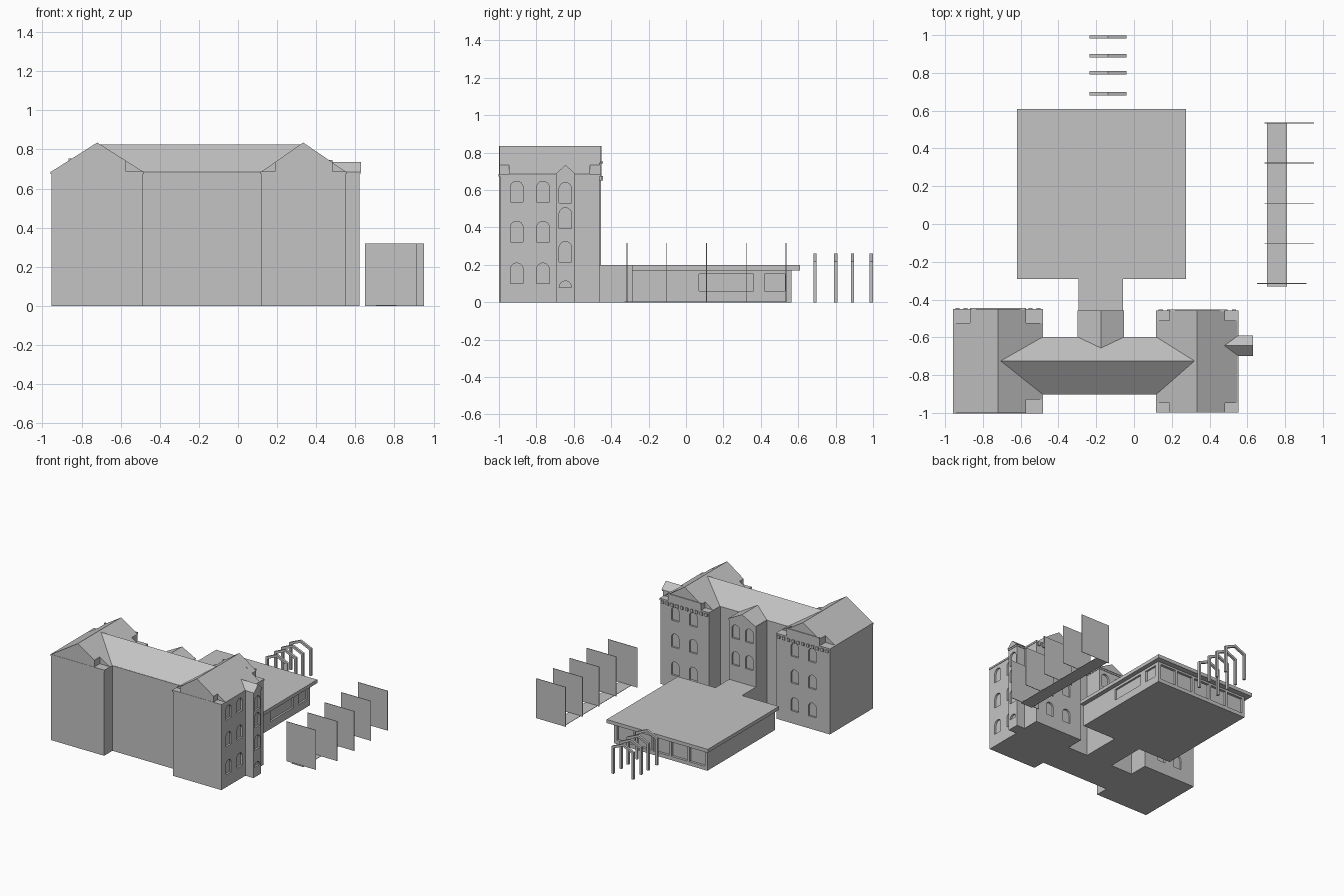
import bpy, bmesh, math

if "Cube" in bpy.data.objects:
    bpy.data.objects.remove(bpy.data.objects["Cube"], do_unlink=True)

stone = bpy.data.materials.new("light_grey_stone")
stone.use_nodes = True
GREY = (0.55, 0.55, 0.55, 1)
stone.diffuse_color = GREY
stone.node_tree.nodes["Principled BSDF"].inputs["Base Color"].default_value = GREY

EAVE, RIDGE = 0.685, 0.835


def prism(name, profile, axis, lo, hi):
    """Extrude a profile in (x or y, z) along the given axis."""
    bm = bmesh.new()
    ends = []
    for d in (lo, hi):
        place = (lambda p: (d, p[0], p[1])) if axis == "x" else (lambda p: (p[0], d, p[1]))
        ends.append([bm.verts.new(place(p)) for p in profile])
    a, b = ends
    bm.faces.new(a)
    bm.faces.new(b[::-1])
    n = len(a)
    for i in range(n):
        j = (i + 1) % n
        bm.faces.new((a[i], b[i], b[j], a[j]))
    bmesh.ops.recalc_face_normals(bm, faces=bm.faces)
    mesh = bpy.data.meshes.new(name)
    bm.to_mesh(mesh)
    bm.free()
    mesh.materials.append(stone)
    obj = bpy.data.objects.new(name, mesh)
    bpy.context.collection.objects.link(obj)
    return obj


def box(name, x0, x1, y0, y1, z0, z1):
    return prism(name, [(x0, z0), (x1, z0), (x1, z1), (x0, z1)], "y", y0, y1)


def carve(body, cutter):
    cutter.hide_render = True
    mod = body.modifiers.new("recess", "BOOLEAN")
    mod.operation, mod.solver, mod.object = "DIFFERENCE", "EXACT", cutter
    bpy.context.view_layer.objects.active = body
    bpy.ops.object.modifier_apply(modifier=mod.name)
    bpy.data.objects.remove(cutter, do_unlink=True)


def windows(body, axis, wall, columns, sills, width=0.068, height=0.11):
    """Cut round-headed window recesses into a wall facing +axis."""
    r = width / 2
    for c in columns:
        for s in sills:
            arch = [(c - r, s), (c + r, s)]
            for i in range(9):
                t = math.pi * i / 8
                arch.append((c + r * math.cos(t), s + height - r + r * math.sin(t)))
            carve(body, prism("window_cutter", arch, axis, wall - 0.015, wall + 0.02))


def wing_roof(name, x0, x1, xm, y0, y1, front, back, cut):
    """Gable roof along y; front/back say which eave corners (left, right) are notched."""
    depth = 0.05 if cut < 0.08 else 0.07
    zc = EAVE + (RIDGE - EAVE) * cut / (xm - x0)

    def profile(left, right):
        pts = [(x0 + cut, EAVE), (x0 + cut, zc)] if left else [(x0, EAVE)]
        pts += [(xm, RIDGE)]
        return pts + ([(x1 - cut, zc), (x1 - cut, EAVE)] if right else [(x1, EAVE)])

    prism(name + "_middle", profile(False, False), "y", y0 + depth, y1 - depth)
    prism(name + "_front", profile(*front), "y", y0, y0 + depth)
    prism(name + "_back", profile(*back), "y", y1 - depth, y1 + 0.004)
    # Small moulding across the rear gable
    box(name + "_gable_moulding", x0 + cut, x1 - cut, y1, y1 + 0.01, zc, zc + 0.012)


def cornice(name, x0, x1, y0, y1):
    o = 0.004
    box(name, x0 - o, x1 + o, y0 - o, y1 + o, EAVE - 0.012, EAVE + 0.002)


def dentils(name, x0, x1, y, count):
    step = (x1 - x0) / count
    for i in range(count):
        x = x0 + (i + 0.25) * step
        box(name, x, x + step / 2, y, y + 0.01, EAVE - 0.035, EAVE - 0.01)


SILLS = (0.1, 0.323, 0.537)

# West wing
west = box("west_wing", -0.955, -0.485, -1, -0.455, 0, EAVE)
windows(west, "y", -0.455, (-0.645, -0.8), SILLS)
wing_roof("west_roof", -0.957, -0.483, -0.72, -1, -0.455, (False, True), (True, True), 0.09)
dentils("west_dentil", -0.955, -0.485, -0.455, 11)

# East wing
east = box("east_wing", 0.12, 0.55, -0.995, -0.462, 0, EAVE)
windows(east, "y", -0.462, (0.42, 0.26), SILLS)
windows(east, "x", 0.55, (-0.905, -0.765), SILLS)
wing_roof("east_roof", 0.118, 0.552, 0.333, -0.997, -0.462, (True, True), (True, True), 0.07)
dentils("east_dentil", 0.12, 0.55, -0.462, 10)

# Central range with its ridge running into both wings
box("central_range", -0.49, 0.125, -0.895, -0.605, 0, EAVE)
prism("central_roof", [(-0.902, EAVE), (-0.598, EAVE), (-0.725, 0.826)], "x", -0.705, 0.325)

# Rear bay
bay = box("rear_bay", -0.293, -0.057, -0.62, -0.465, 0, EAVE)
windows(bay, "y", -0.465, (-0.115, -0.235), SILLS[1:])
prism("rear_bay_roof", [(-0.298, EAVE), (-0.052, EAVE), (-0.175, 0.75)], "y", -0.68, -0.457)

# Stair turret on the east side
turret = box("stair_turret", 0.54, 0.622, -0.692, -0.597, 0, EAVE)
windows(turret, "x", 0.622, (-0.645,), (0.215, 0.395, 0.53))
windows(turret, "x", 0.622, (-0.645,), (0.08,), 0.066, 0.034)
prism("turret_roof", [(-0.698, EAVE), (-0.59, EAVE), (-0.644, 0.735)], "x", 0.475, 0.63)

# Cornices
for nm, ext in {"west": (-0.955, -0.485, -0.998, -0.455), "east": (0.12, 0.55, -0.995, -0.462),
                "bay": (-0.293, -0.057, -0.62, -0.465), "turret": (0.54, 0.622, -0.692, -0.597),
                "central": (-0.48, 0.12, -0.896, -0.604)}.items():
    cornice(nm + "_cornice", *ext)

# Link and low hall
box("link", -0.293, -0.057, -0.47, -0.285, 0, 0.198)
hall = box("hall", -0.585, 0.24, -0.29, 0.565, 0, 0.172)
box("hall_roof", -0.62, 0.275, -0.29, 0.61, 0.17, 0.198)
for i in range(5):
    x = -0.565 + i * 0.16
    carve(hall, box("bay_cutter", x, x + 0.14, 0.545, 0.6, 0.03, 0.155))
for y0, y1 in ((0.07, 0.36), (0.42, 0.53)):
    carve(hall, box("side_cutter", 0.225, 0.26, y0, y1, 0.06, 0.15))

# Row of pitched portal frames
L, R, M, T = -0.235, -0.04, -0.1375, 0.018
for y in (0.69, 0.8, 0.89, 0.99):
    frame = [(L, 0), (L, 0.217), (M, 0.26), (R, 0.217), (R, 0),
             (R - T, 0), (R - T, 0.205), (M, 0.24), (L + T, 0.205), (L + T, 0)]
    prism("portal_frame", frame, "y", y - 0.009, y + 0.009)

# Row of upright panels on a ground strip
box("panel_strip", 0.705, 0.81, -0.33, 0.537, 0, 0.003)
for i in range(5):
    x = 0.65 if i == 0 else 0.69
    y = -0.315 + i * 0.2125
    box("upright_panel", x, x + 0.262, y - 0.002, y + 0.002, 0, 0.318)
